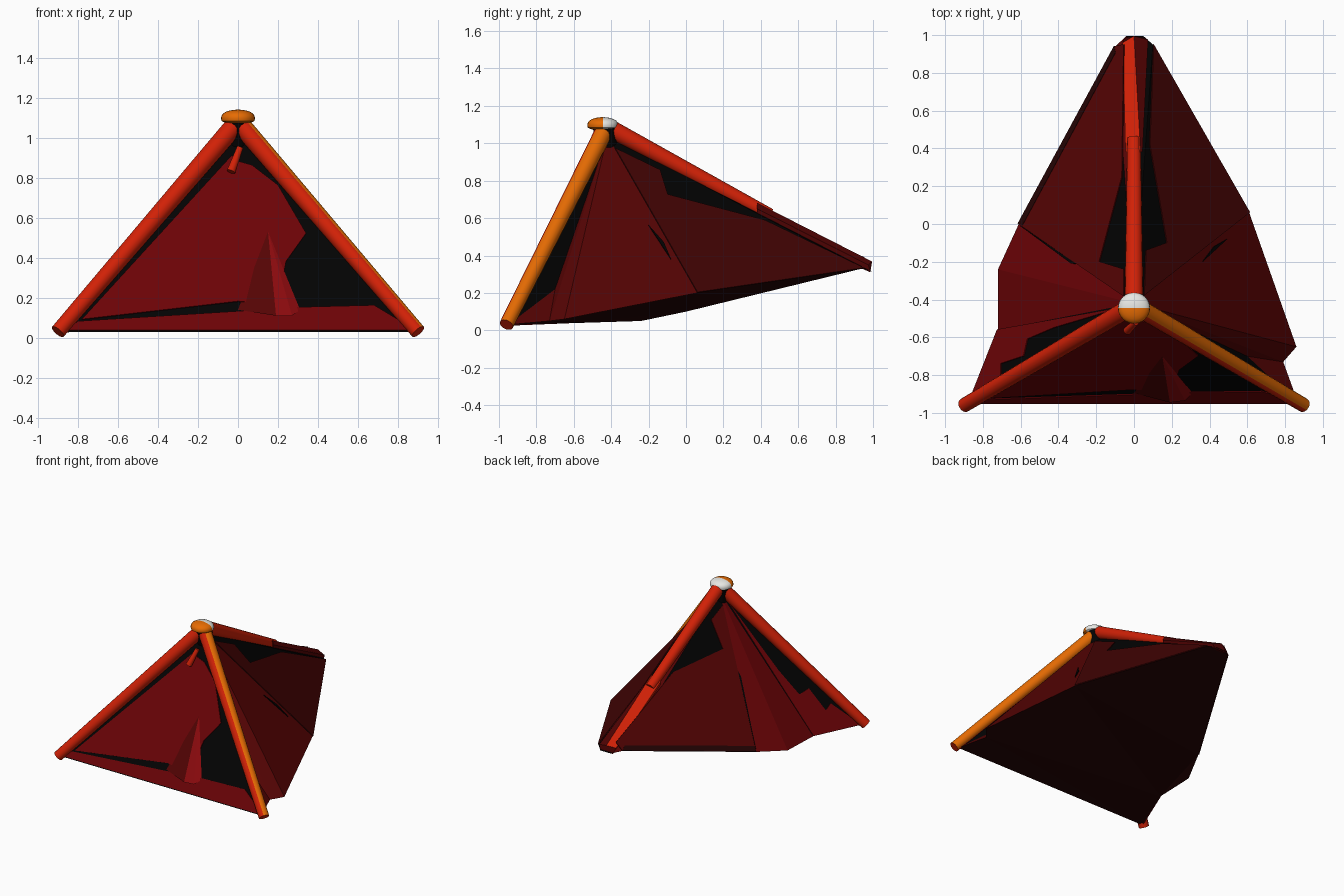
import bpy, bmesh
from mathutils import Vector

cube = bpy.data.objects.get("Cube")
if cube:
    bpy.data.objects.remove(cube)


def material(name, r, g, b):
    m = bpy.data.materials.new(name)
    m.use_nodes = True
    m.diffuse_color = (r, g, b, 1)
    node = next(n for n in m.node_tree.nodes if n.type == 'BSDF_PRINCIPLED')
    node.inputs["Base Color"].default_value = (r, g, b, 1)
    node.inputs["Roughness"].default_value = 0.8
    return m


CLOTH = material("red cloth", 0.15, 0.001, 0.002)
DARK = material("dark red cloth", 0.09, 0.001, 0.001)
MAROON = material("maroon cloth", 0.055, 0.001, 0.001)
CRIMSON = material("crimson fold", 0.26, 0.003, 0.004)
UNDER = material("underside maroon", 0.018, 0.001, 0.001)
BLACK = material("black lining", 0.0008, 0.0008, 0.0008)
RED = material("bright red pole", 0.64, 0.015, 0.002)
ORANGE = material("orange pole", 0.8, 0.15, 0.001)
WHITE = material("white cap", 0.8, 0.8, 0.77)


def finish(name, bm, mats, rule=None, normals=True):
    """Turn a bmesh into an object; rule(face) picks the material slot."""
    if normals:
        bmesh.ops.recalc_face_normals(bm, faces=bm.faces)
    bm.normal_update()
    bm.faces.index_update()
    for f in bm.faces:
        f.material_index = int(rule(f)) if rule else 0
    me = bpy.data.meshes.new(name)
    bm.to_mesh(me)
    bm.free()
    for m in mats:
        me.materials.append(m)
    ob = bpy.data.objects.new(name, me)
    bpy.context.collection.objects.link(ob)
    return ob


def smooth(ob):
    bpy.ops.object.select_all(action='DESELECT')
    ob.select_set(True)
    bpy.context.view_layer.objects.active = ob
    bpy.ops.object.shade_smooth_by_angle()


def pole(name, start, end, radius, tip, mats, rule=None):
    a, b = Vector(start), Vector(end)
    d = b - a
    bm = bmesh.new()
    bmesh.ops.create_cone(bm, cap_ends=True, segments=16, radius1=radius,
                          radius2=tip, depth=d.length)
    rot = d.to_track_quat('Z', 'Y').to_matrix().to_4x4()
    bmesh.ops.transform(bm, matrix=rot, verts=bm.verts)
    bmesh.ops.translate(bm, vec=(a + b) / 2, verts=bm.verts)
    smooth(finish(name, bm, mats, rule))


# Canopy shell: sides around one apex, with a dark groundsheet below
APEX = Vector((0, -0.42, 1.04))
P = {k: Vector(v) for k, v in {
    "FL": (-0.87, -0.95, 0.03), "FR": (0.87, -0.95, 0.03),
    "R1": (0.79, -0.73, 0.05), "R2": (0.86, -0.65, 0.06),
    "R3": (0.61, 0.06, 0.2), "B1": (0.1, 0.95, 0.33),
    "T1": (0.05, 0.995, 0.315), "T2": (-0.04, 0.995, 0.315),
    "B2": (-0.1, 0.94, 0.33), "L3": (-0.61, 0.0, 0.1),
    "L2": (-0.72, -0.24, 0.05), "L1": (-0.72, -0.56, 0.04)}.items()}
bm = bmesh.new()
V = {k: bm.verts.new(p) for k, p in P.items()}
rim = list(V.values())
V["A"] = bm.verts.new(APEX)
V["E"] = bm.verts.new((0.6, -0.7, 0.22))
sides = [("A FL FR", BLACK), ("A FR E", BLACK), ("A E R1", DARK), ("E FR R1", DARK),
         ("A R1 R2", DARK), ("A R2 R3", DARK), ("A R3 B1", BLACK), ("A B1 T1", BLACK),
         ("A T1 T2", BLACK), ("A T2 B2", DARK), ("A B2 L3", BLACK),
         ("A L3 L2", CLOTH), ("A L2 L1", CLOTH), ("A L1 FL", BLACK)]
for corners, mat in sides:
    bm.faces.new([V[c] for c in corners.split()])
bmesh.ops.triangulate(bm, faces=[bm.faces.new(rim[::-1])])
shell_mats = [BLACK, DARK, CLOTH, UNDER]
finish("canopy_shell", bm, shell_mats,
       lambda f: shell_mats.index(sides[f.index][1] if f.index < len(sides) else UNDER))


def panel(name, a, b, outline, mat, axes=(0, 1), lift=0.001):
    """Thin plate on the canopy side a-b; the outline is given in two axes."""
    n = (P[a] - APEX).cross(P[b] - APEX).normalized()
    k = 3 - axes[0] - axes[1]
    bm = bmesh.new()
    verts = []
    for u, w in outline:
        p = Vector((0, 0, 0))
        p[axes[0]], p[axes[1]], p[k] = u, w, APEX[k]
        p[k] -= n.dot(p - APEX) / n[k]
        verts.append(bm.verts.new(p + n * lift))
    f = bm.faces.new(verts)
    bm.normal_update()
    if f.normal.dot(n) < 0:
        f.normal_flip()
    ob = finish(name, bm, [mat], normals=False)
    s = ob.modifiers.new("thickness", 'SOLIDIFY')
    s.thickness, s.offset = 0.006, 1


# Front cloth: main sheet and lower strip
front = (0, 2)
panel("front_sheet", "FL", "FR",
      [(-0.03, 0.91), (-0.78, 0.09), (0, 0.18), (0.2, 0.16), (0.24, 0.38),
       (0.34, 0.52), (0.2, 0.76), (0.07, 0.86), (0, 0.88)], CLOTH, front)
panel("front_strip", "FL", "FR",
      [(-0.86, 0.035), (0.86, 0.035), (0.83, 0.07), (0.68, 0.16),
       (0.3, 0.15), (0, 0.13), (-0.8, 0.08)], CLOTH, front)

# Back and left cloth, leaving the lining open near the poles
panel("back_right_sheet", "R3", "B1",
      [(0.61, 0.06), (0.1, 0.95), (0.08, 0.42), (0.17, -0.1), (0.06, -0.14),
       (0.05, -0.38)], MAROON)
panel("back_left_sheet", "B2", "L3",
      [(-0.1, 0.94), (-0.61, 0), (-0.05, -0.385), (-0.05, -0.24),
       (-0.18, -0.2), (-0.06, 0.25), (-0.05, 0.95)], DARK)
panel("back_left_hem", "B2", "L3",
      [(-0.1, 0.94), (-0.61, 0), (-0.585, -0.01), (-0.092, 0.905)], UNDER, lift=0.003)
panel("left_foot_cloth", "L1", "FL",
      [(-0.72, -0.56), (-0.87, -0.94), (-0.7, -0.8), (-0.7, -0.74), (-0.58, -0.7),
       (-0.56, -0.61), (-0.42, -0.55), (-0.05, -0.44)], CLOTH)

# Dark creases in the side sheets
panel("right_slit", "R2", "R3", [(0.36, -0.2), (0.42, -0.12), (0.49, -0.08)], BLACK)
panel("left_slit", "L3", "L2", [(-0.6, -0.01), (-0.3, -0.212), (-0.33, -0.21)], BLACK)

# Pinched fold standing out from the front cloth
bm = bmesh.new()
tip = bm.verts.new((0.15, -0.7, 0.53))
base = [bm.verts.new(p) for p in ((0, -0.895, 0.14), (0.19, -0.945, 0.11),
                                  (0.27, -0.935, 0.11), (0.31, -0.895, 0.14))]
for v, w in zip(base, base[1:] + base[:1]):
    bm.faces.new((tip, v, w))
bm.faces.new(base[::-1])
finish("front_fold", bm, [DARK, CRIMSON], lambda f: f.calc_center_median().x > 0.14)

# Poles: the right one is orange on its outer half
start = Vector((0, -0.43, 1.08))
foot = Vector((0.9, -0.96, 0.03))
outer = Vector((1.37, 1.4, 0.6))
pole("left_pole", start, (-foot.x, foot.y, foot.z), 0.049, 0.038, [RED])
pole("right_pole", start, foot, 0.049, 0.038, [RED, ORANGE],
     lambda f: f.normal.dot(outer) > 0)
pole("back_pole", (0, -0.4, 1.075), (0, 0.45, 0.615), 0.049, 0.036, [RED])
pole("front_tab", (0.01, -0.52, 0.95), (-0.035, -0.565, 0.83), 0.016, 0.022, [RED])

# Ridge bar carrying the back pole to the tail, red on its left side
bm = bmesh.new()
ends = [[bm.verts.new(p) for p in row] for row in (
    ((-0.045, 0.38, 0.65), (0.035, 0.38, 0.682), (0.045, 0.38, 0.65),
     (0.04, 0.38, 0.59), (-0.04, 0.38, 0.59)),
    ((-0.06, 0.96, 0.35), (0, 0.995, 0.368), (0.075, 0.975, 0.35),
     (0.06, 0.985, 0.31), (-0.05, 0.985, 0.31)))]
for i in range(5):
    j = (i + 1) % 5
    bm.faces.new((ends[0][i], ends[0][j], ends[1][j], ends[1][i]))
bm.faces.new(ends[0])
bm.faces.new(ends[1])
finish("back_ridge", bm, [RED, DARK],
       lambda f: f.calc_center_median().x > 0 or f.normal.y > 0.8)

# Hub under the cap
pole("hub", (0, -0.42, 0.96), (0, -0.43, 1.085), 0.05, 0.068, [BLACK])

# Cap: rounded dome, orange front half and white back half
bm = bmesh.new()
bmesh.ops.create_uvsphere(bm, u_segments=24, v_segments=12, radius=1)
for v in bm.verts:
    v.co.z = 0.045 * v.co.z ** 0.8 if v.co.z > 0 else -0.025 * abs(v.co.z) ** 0.6
bmesh.ops.scale(bm, vec=(0.085, 0.083, 1), verts=bm.verts)
bmesh.ops.translate(bm, vec=(0, -0.445, 1.095), verts=bm.verts)
smooth(finish("cap", bm, [ORANGE, WHITE], lambda f: f.calc_center_median().y > -0.445))
